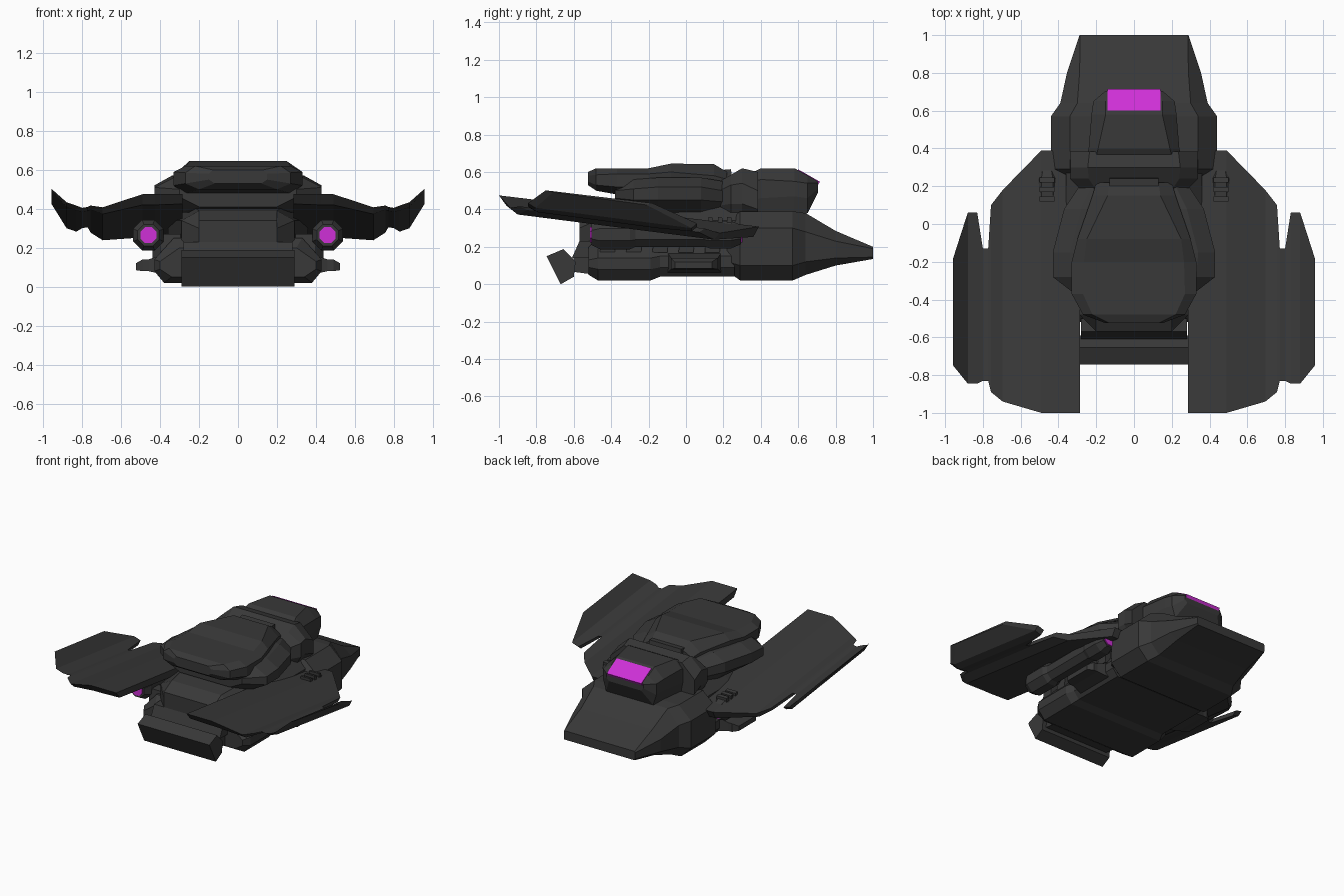
import bpy, bmesh, math


def material(name, rgb):
    m = bpy.data.materials.new(name)
    m.diffuse_color = (*rgb, 1)
    return m


DARK = material("dark_hull", (0.04, 0.04, 0.04))
GLOW = material("magenta_glow", (0.62, 0.03, 0.68))


def skin(name, rings, mat=DARK, mirror=False):
    """Join equal-length closed rings of 3D points and cap both ends."""
    bm = bmesh.new()
    vs = [[bm.verts.new(p) for p in r] for r in rings]
    n = len(rings[0])
    for a, b in zip(vs, vs[1:]):
        for i in range(n):
            j = (i + 1) % n
            bm.faces.new((a[i], a[j], b[j], b[i]))
    bm.faces.new(vs[0])
    bm.faces.new(vs[-1])
    bmesh.ops.recalc_face_normals(bm, faces=bm.faces)
    me = bpy.data.meshes.new(name)
    bm.to_mesh(me)
    bm.free()
    ob = bpy.data.objects.new(name, me)
    me.materials.append(mat)
    bpy.context.collection.objects.link(ob)
    if mirror:
        ob.modifiers.new("mirror", 'MIRROR')
    return ob


def hull(name, sections):
    """Symmetric eight-sided loft: y, half widths (low, mid, top), four heights."""
    rings = []
    for y, wb, wm, wt, z0, z1, z2, z3 in sections:
        half = [(wb, z0), (wm, z1), (wm, z2), (wt, z3)]
        rings.append([(x, y, z) for x, z in half] + [(-x, y, z) for x, z in half[::-1]])
    skin(name, rings)


def prism(name, x0, x1, profile, mat=DARK, mirror=False):
    """Side (y, z) profile extruded across x."""
    skin(name, [[(x, y, z) for y, z in profile] for x in (x0, x1)], mat, mirror)


def pod(name, x, z, stations, mat=DARK, sides=8):
    """Mirrored round pod along y from (y, radius) stations."""
    angles = [2 * math.pi * (i + 0.5) / sides for i in range(sides)]
    skin(name, [[(x + r * math.cos(a), y, z + r * math.sin(a)) for a in angles]
                for y, r in stations], mat, True)


# Wedge nose at the +y end
hull("nose", [
    (0.22, .30, .38, .28, .07, .12, .26, .33),
    (0.29, .36, .44, .34, .02, .10, .30, .39),
    (0.57, .36, .44, .34, .02, .10, .30, .39),
    (0.64, .32, .39, .30, .05, .12, .28, .38),
    (0.80, .30, .355, .288, .10, .14, .23, .285),
    (1.00, .285, .288, .285, .135, .145, .19, .20)])

# Belly and the core above it
hull("belly", [
    (-0.52, .34, .40, .30, .05, .09, .13, .20),
    (-0.47, .38, .43, .33, .02, .08, .14, .25),
    (-0.19, .38, .43, .33, .02, .08, .14, .25),
    (-0.14, .36, .40, .33, .04, .09, .15, .25),
    (0.26, .36, .40, .33, .04, .09, .15, .25)])
hull("core", [
    (-0.57, .18, .20, .20, .19, .23, .30, .34),
    (-0.48, .25, .29, .20, .16, .22, .34, .39),
    (0.00, .30, .36, .26, .10, .20, .34, .43),
    (0.28, .30, .36, .26, .10, .20, .34, .43)])

# Tilted front flap with its hinge steps
prism("front_flap", -.29, .29,
      [(-.745, .15), (-.67, 0), (-.60, .04), (-.59, .12), (-.655, .188)])
prism("flap_hinge", -.26, .26, [(-.63, .07), (-.48, .05), (-.48, .20), (-.60, .14)])
prism("flap_step", -.28, .28, [(-.61, .14), (-.50, .14), (-.50, .23), (-.57, .23)])

# Shoulders and canopy
hull("shoulders", [
    (-0.38, .20, .30, .25, .41, .46, .50, .53),
    (-0.28, .30, .43, .33, .38, .45, .51, .56),
    (-0.15, .30, .43, .34, .38, .45, .52, .57),
    (0.08, .30, .37, .28, .38, .45, .52, .57),
    (0.20, .25, .29, .22, .38, .44, .50, .55)])
hull("canopy", [
    (-0.525, .12, .15, .13, .53, .55, .58, .60),
    (-0.48, .20, .27, .22, .50, .53, .585, .62),
    (-0.37, .27, .33, .27, .48, .52, .59, .62),
    (-0.20, .27, .33, .265, .46, .52, .59, .62),
    (-0.08, .27, .30, .25, .44, .52, .60, .645),
    (0.15, .20, .22, .14, .44, .50, .58, .642),
    (0.22, .16, .20, .13, .44, .50, .56, .60)])
prism("canopy_latch", -.13, .13, [(.16, .55), (.25, .55), (.24, .615), (.18, .61)])

# Collar and rear cabin
hull("collar", [
    (0.18, .24, .28, .20, .36, .42, .50, .55),
    (0.24, .30, .34, .24, .36, .43, .53, .585),
    (0.30, .30, .335, .245, .36, .43, .54, .62),
    (0.385, .28, .34, .235, .36, .40, .50, .60)])
hull("rear_cabin", [
    (0.36, .22, .25, .20, .36, .45, .55, .60),
    (0.40, .22, .24, .19, .36, .46, .56, .62),
    (0.58, .20, .225, .15, .37, .47, .55, .62),
    (0.65, .19, .215, .15, .38, .46, .54, .582),
    (0.705, .13, .15, .138, .49, .51, .54, .55)])
prism("cabin_window", -.14, .14,
      [(.60, .614), (.716, .548), (.66, .455), (.60, .46)], GLOW)


# Wings: columns of (x, front y, rear y, height at y=-1, thickness), pitched down to the rear
def wing_ring(x, y0, y1, h, t):
    top = [(x, y, h - 0.12 * (y + 1)) for y in (y0, y1)]
    return top + [(x, y1 - .03, top[1][2] - t), (x, y0 + .04, top[0][2] - t)]


skin("wing", [wing_ring(*c) for c in [
    (.285, -1.0, .22, .475, .05), (.43, -1.0, .39, .475, .055),
    (.49, -1.0, .39, .475, .055), (.695, -.94, .18, .415, .035),
    (.757, -.89, .10, .43, .02), (.772, -.83, -.13, .43, .02),
    (.80, -.83, -.13, .425, .02), (.83, -.845, .06, .435, .025),
    (.88, -.845, .06, .452, .025), (.957, -.75, -.18, .532, .01)]], mirror=True)

# Engines under the wings, glowing at both ends
pod("engine", .46, .265, [(-.505, .06), (-.46, .085), (-.30, .085), (-.27, .07),
                          (.10, .07), (.13, .08), (.24, .08), (.295, .055)])
pod("engine_glow", .46, .265, [(-.512, .045), (.302, .045)], GLOW)
for i in range(3):
    y = .12 + .05 * i
    prism(f"engine_fin_{i}", .42, .50, [(y, .28), (y + .025, .28), (y + .025, .355), (y, .36)],
          mirror=True)

# Side intakes and ribs along the flanks
skin("side_intake", [[(x, y0, z0), (x, y1, z0), (x, y1, z1), (x, y0, z1)]
                     for x, y0, y1, z0, z1 in [(.37, -.10, .19, .06, .17),
                                               (.46, -.08, .17, .08, .14),
                                               (.49, -.08, .17, .08, .14),
                                               (.525, -.06, .14, .085, .12)]], mirror=True)
for i in range(5):
    y = -.46 + .14 * i
    prism(f"flank_rib_{i}", .28, .40,
          [(y, .17), (y + .08, .17), (y + .09, .27), (y + .01, .27)], mirror=True)
